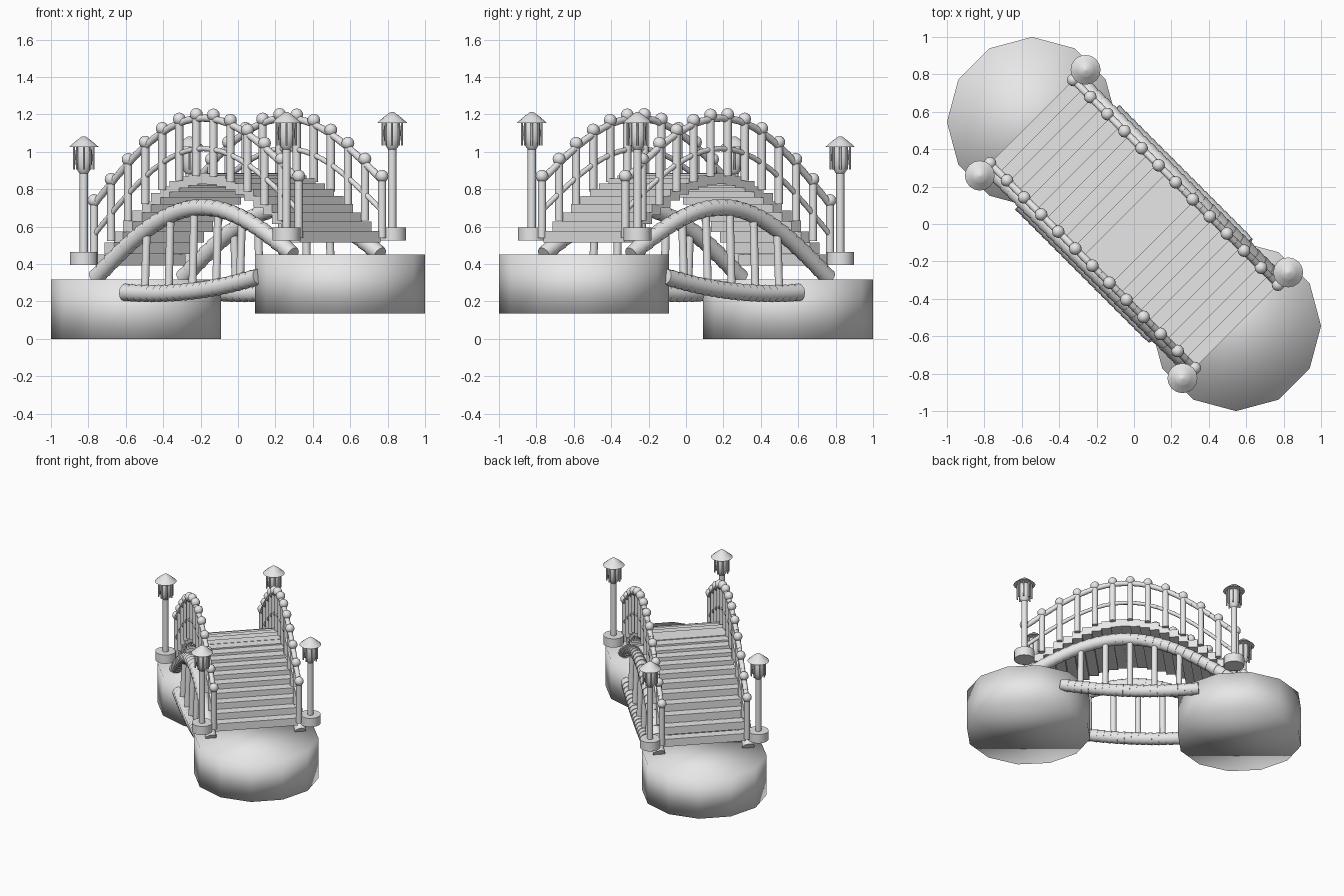
import bpy, bmesh, math
from mathutils import Vector, Matrix

cube = bpy.data.objects.get("Cube")
if cube:
    bpy.data.objects.remove(cube)

stone = bpy.data.materials.new("pale_grey")
stone.use_nodes = True
GREY = (0.8, 0.8, 0.8, 1)
stone.diffuse_color = GREY
stone.node_tree.nodes["Principled BSDF"].inputs["Base Color"].default_value = GREY

HALF = 0.774     # half length of the span
TILT = 0.084     # one bank is higher than the other
TURN = Matrix.Rotation(-math.pi / 4, 4, "Z")


def at(u, v, z):
    """Point from along, across and height, turned to the diagonal."""
    return TURN @ Vector((u, v, z))


def arch(u, end, rise):
    return end + TILT * u + rise * math.cos(u / HALF * math.pi / 2)


def rail_z(u):
    return arch(u, 0.805, 0.395)


def finish(bm, name, smooth=True, angle=None):
    mesh = bpy.data.meshes.new(name)
    bm.to_mesh(mesh)
    bm.free()
    mesh.materials.append(stone)
    for p in mesh.polygons:
        p.use_smooth = smooth
    ob = bpy.data.objects.new(name, mesh)
    bpy.context.collection.objects.link(ob)
    if angle:
        bpy.ops.object.select_all(action="DESELECT")
        ob.select_set(True)
        bpy.context.view_layer.objects.active = ob
        bpy.ops.object.shade_smooth_by_angle(angle=angle)
    return ob


def rod(bm, a, b, r1, r2=None, sides=12):
    """Round bar or cone between two points."""
    d = b - a
    m = Matrix.Translation((a + b) / 2) @ d.to_track_quat("Z", "Y").to_matrix().to_4x4()
    bmesh.ops.create_cone(bm, cap_ends=True, segments=sides, radius1=r1,
                          radius2=r1 if r2 is None else r2, depth=d.length, matrix=m)


def ball(bm, centre, r, rz=None):
    m = Matrix.Translation(centre) @ Matrix.Diagonal((r, r, rz or r, 1))
    bmesh.ops.create_uvsphere(bm, u_segments=12, v_segments=8, radius=1, matrix=m)


def jointed_pole(name, half, v, height, count, r):
    """Curved pole made of short tapering joints."""
    bm = bmesh.new()
    us = [-half + 2 * half * i / count for i in range(count + 1)]
    pts = [at(u, v, height(u)) for u in us]
    for a, b in zip(pts, pts[1:]):
        over = (b - a) * 0.08
        rod(bm, a - over, b + over, r, r * 0.88)
    finish(bm, name, angle=math.radians(40))


# Round bank at each end
for name, side in (("low_bank", -1), ("high_bank", 1)):
    bm = bmesh.new()
    c = at(side * 0.771, 0, 0)
    z = 0.135 if side > 0 else 0
    rod(bm, c + Vector((0, 0, z)), c + Vector((0, 0, z + 0.316)), 0.455)
    finish(bm, name)

# Stepped deck
bm = bmesh.new()
COUNT = 22
step = 2 * HALF / COUNT
for i in range(COUNT):
    u = -HALF + step * (i + 0.5)
    top = arch(u, 0.485, 0.4)
    m = Matrix.Translation(at(u, 0, top - 0.03)) @ TURN @ Matrix.Diagonal((step, 0.61, 0.06, 1))
    bmesh.ops.create_cube(bm, size=1, matrix=m)
finish(bm, "deck_planks", smooth=False)

for side, label in ((-1, "right"), (1, "left")):
    # Railing posts with ball tops
    bm = bmesh.new()
    for i in range(13):
        u = -HALF + 2 * HALF * i / 12
        z = rail_z(u)
        rod(bm, at(u, side * 0.315, z - 0.33), at(u, side * 0.315, z), 0.022)
        ball(bm, at(u, side * 0.315, z), 0.034)
    finish(bm, label + "_rail_posts", angle=math.radians(40))

    # Handrail and middle rail
    jointed_pole(label + "_handrail", HALF, side * 0.315,
                 lambda u: rail_z(u) - 0.022, 24, 0.02)
    jointed_pole(label + "_middle_rail", HALF, side * 0.315,
                 lambda u: rail_z(u) - 0.185, 24, 0.015)

    # Supporting arch and sagging lower beam
    def arch_z(u):
        return arch(u, 0.37, 0.33)

    def beam_z(u):
        return 0.255 + TILT * u + 0.14 * u * u

    jointed_pole(label + "_support_arch", 0.74, side * 0.33, arch_z, 26, 0.046)
    jointed_pole(label + "_lower_beam", 0.5, side * 0.35, beam_z, 20, 0.047)

    # Struts between beam and arch
    bm = bmesh.new()
    for i in range(-2, 3):
        u = i * 0.18
        rod(bm, at(u, side * 0.345, beam_z(u)), at(u, side * 0.33, arch_z(u)), 0.022)
    finish(bm, label + "_struts", angle=math.radians(40))

    # Lamps at both ends
    for end, bank in ((-1, "low"), (1, "high")):
        z = 0.46 + end * 0.065
        base = at(end * 0.766, side * 0.4, z)

        def up(h, dx=0, dy=0):
            return base + Vector((dx, dy, h))

        bm = bmesh.new()
        rod(bm, up(0), up(0.07), 0.075, sides=16)
        rod(bm, up(0.07), up(0.5), 0.022)
        ball(bm, up(0.575), 0.047, 0.1)
        for k in range(8):
            a = k * math.pi / 4
            x, y = 0.052 * math.cos(a), 0.052 * math.sin(a)
            rod(bm, up(0.51, x, y), up(0.64, x, y), 0.006, sides=6)
        rod(bm, up(0.63), up(0.665), 0.08, 0.04, 16)
        rod(bm, up(0.665), up(0.688), 0.04, 0.008, 16)
        finish(bm, f"{label}_{bank}_lamp", angle=math.radians(40))
